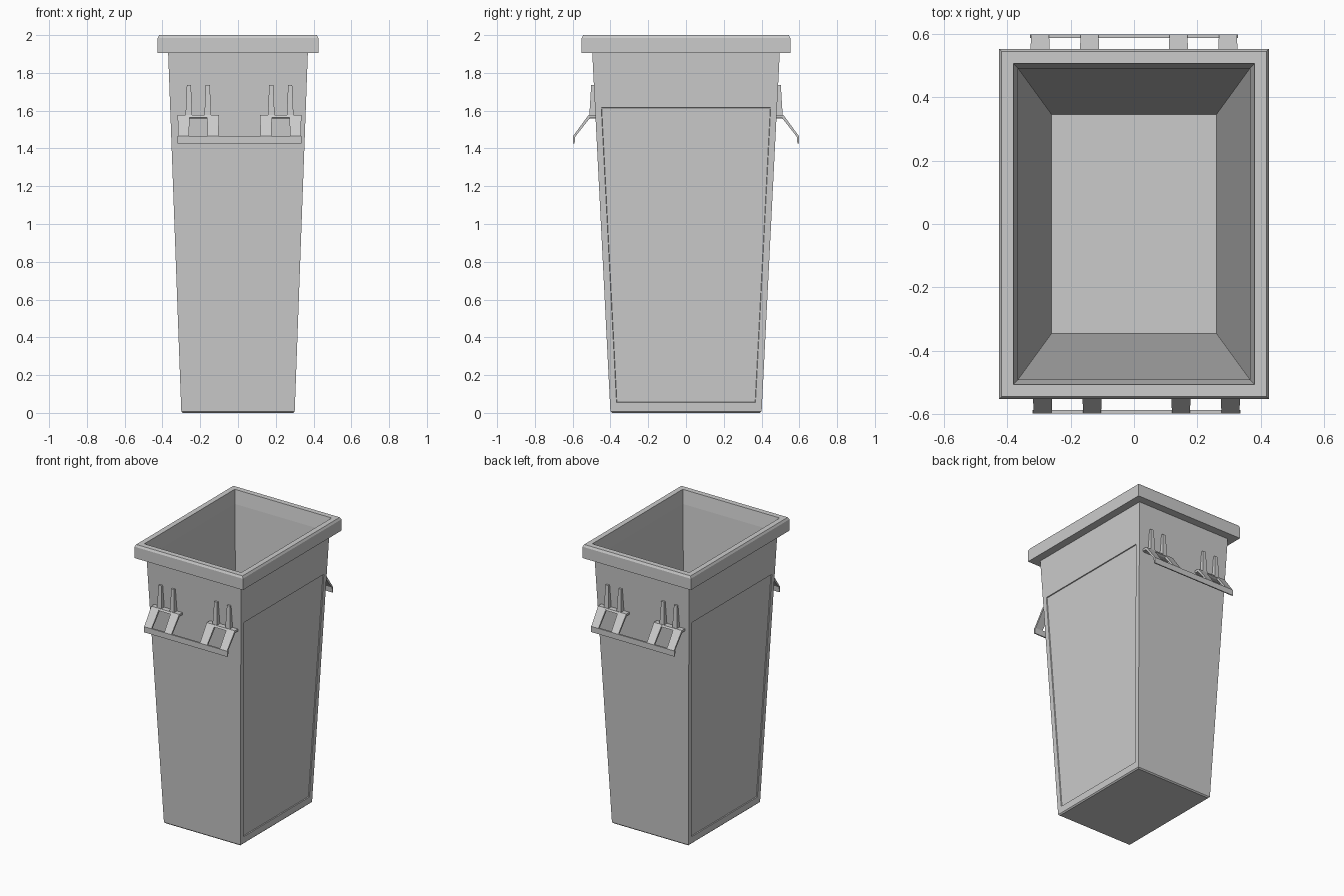
import bpy
import bmesh

cube = bpy.data.objects.get("Cube")
if cube:
    bpy.data.objects.remove(cube, do_unlink=True)

GREY = (0.6, 0.6, 0.6, 1.0)
mat = bpy.data.materials.new("grey plastic")
mat.use_nodes = True
mat.diffuse_color = GREY
mat.node_tree.nodes["Principled BSDF"].inputs["Base Color"].default_value = GREY


def finish(name, bm):
    bmesh.ops.recalc_face_normals(bm, faces=bm.faces)
    mesh = bpy.data.meshes.new(name)
    bm.to_mesh(mesh)
    bm.free()
    mesh.materials.append(mat)
    obj = bpy.data.objects.new(name, mesh)
    bpy.context.collection.objects.link(obj)
    return obj


def outer(z):
    """Half sizes of the tapered outer wall at height z."""
    return 0.30 + 0.0366 * z, 0.40 + 0.0505 * z, z


# Bin shell: rectangular rings up the outside, over the rim, down the inside
PANEL_LOW, PANEL_HIGH = 0.02, 1.65
rings = [
    (0.292, 0.392, 0.0), outer(0.008), outer(PANEL_LOW), outer(PANEL_HIGH), outer(1.905),
    (0.425, 0.552, 1.905), (0.425, 0.552, 1.985), (0.417, 0.544, 2.0),
    (0.38, 0.506, 2.0), (0.366, 0.491, 1.905), (0.26, 0.345, 0.05),
]
bm = bmesh.new()
loops = [[bm.verts.new((sx * hx, sy * hy, z)) for sx, sy in ((-1, -1), (1, -1), (1, 1), (-1, 1))]
         for hx, hy, z in rings]
panels = []
for i, (low, high) in enumerate(zip(loops, loops[1:])):
    for k in range(4):
        n = (k + 1) % 4
        face = bm.faces.new((low[k], low[n], high[n], high[k]))
        if rings[i][2] == PANEL_LOW and k in (1, 3):
            panels.append(face)
bm.faces.new(loops[0][::-1])
bm.faces.new(loops[-1])
bmesh.ops.recalc_face_normals(bm, faces=bm.faces)

# Shallow recessed panel in both long sides
bmesh.ops.inset_individual(bm, faces=panels, thickness=0.048, depth=0)
bmesh.ops.inset_individual(bm, faces=panels, thickness=0.003, depth=-0.006)
finish("bin_shell", bm)


def prism(name, profile, x, width, top_width, side, shift):
    """Extrude a (y, z) profile along x, tapering its width towards the top."""
    zs = [z for _, z in profile]
    bm = bmesh.new()
    ends = []
    for s in (-0.5, 0.5):
        ends.append([])
        for y, z in profile:
            t = (z - min(zs)) / (max(zs) - min(zs))
            w = width + (top_width - width) * t
            ends[-1].append(bm.verts.new((x + shift + s * w, side * y, z)))
    a, b = ends
    bm.faces.new(a)
    bm.faces.new(b[::-1])
    for i in range(len(a)):
        j = (i + 1) % len(a)
        bm.faces.new((a[i], b[i], b[j], a[j]))
    finish(name, bm)


leg = [(0.47, 1.578), (0.515, 1.578), (0.598, 1.465), (0.588, 1.46), (0.508, 1.562), (0.47, 1.562)]
shelf = [(0.47, 1.578), (0.515, 1.578), (0.522, 1.565), (0.508, 1.558), (0.47, 1.558)]
rib = [(0.47, 1.57), (0.512, 1.57), (0.502, 1.735), (0.48, 1.735)]
bar = [(0.586, 1.465), (0.598, 1.465), (0.598, 1.425), (0.590, 1.425)]

# Lifting handles, front and back
for end, side, shift in (("front", -1, 0.008), ("back", 1, 0.0)):
    prism(end + "_handle_bar", bar, 0, 0.655, 0.655, side, shift)
    for label, sx in (("left", 1), ("right", -1)):
        prefix = f"{end}_{label}"
        prism(prefix + "_shelf", shelf, sx * 0.218, 0.20, 0.20, side, shift)
        for part, offset in (("inner", -1), ("outer", 1)):
            prism(f"{prefix}_{part}_leg", leg, sx * (0.218 + offset * 0.078),
                  0.056, 0.064, side, shift)
            prism(f"{prefix}_{part}_rib", rib, sx * (0.218 + offset * 0.05),
                  0.036, 0.022, side, shift)
